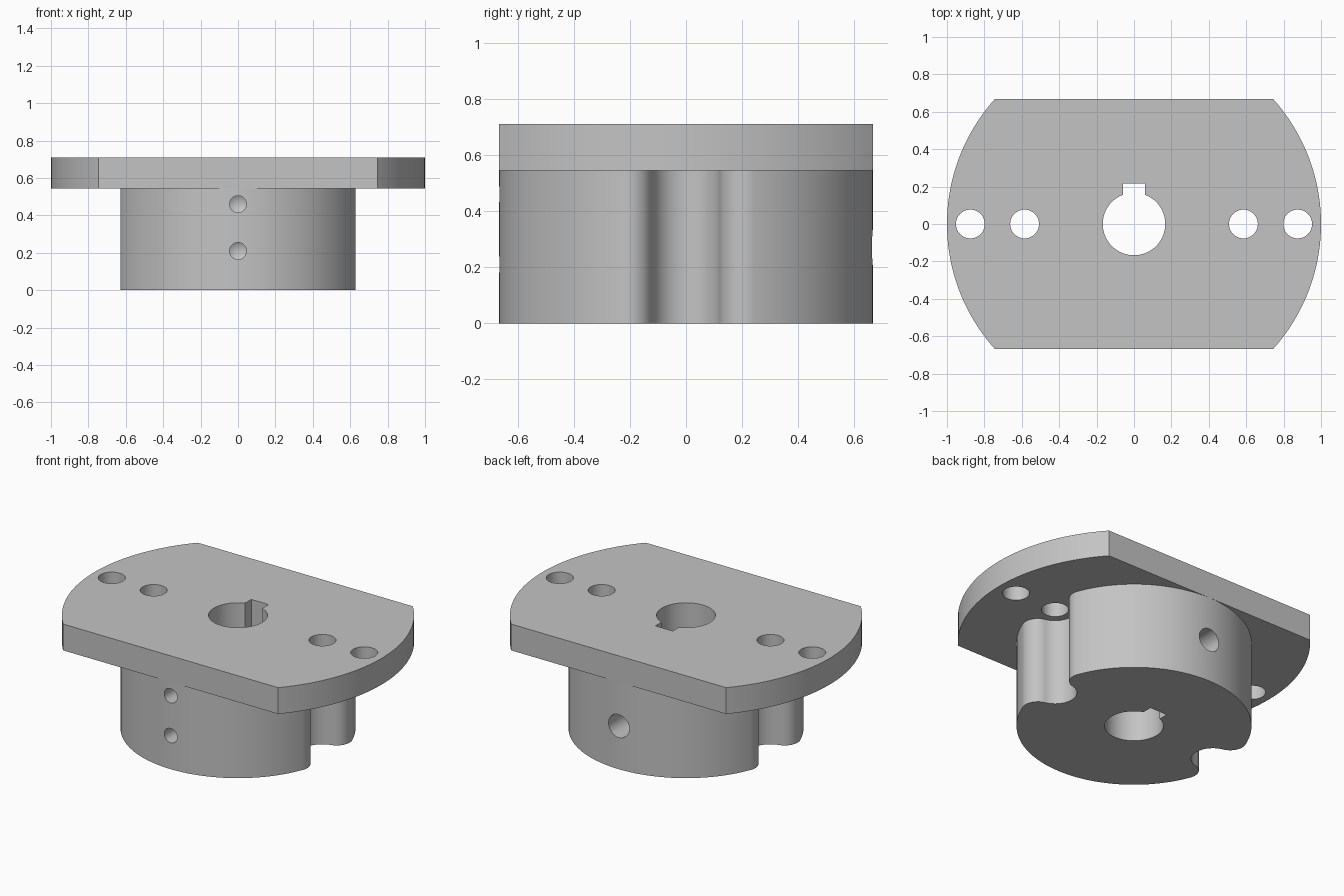
import bpy, bmesh
from math import sin, cos, pi, atan2, sqrt, radians
from mathutils import Matrix

cube = bpy.data.objects.get("Cube")
if cube:
    bpy.data.objects.remove(cube, do_unlink=True)

HUB_TOP, TOP = 0.545, 0.71
HUB_R, PLATE_R = 0.667, 1.0
BORE_R, HOLE_R = 0.167, 0.077
INNER_X, OUTER_X = 0.585, 0.875

steel = bpy.data.materials.new("steel_grey")
steel.use_nodes = True
grey = (0.55, 0.55, 0.55, 1)
steel.diffuse_color = grey
steel.node_tree.nodes["Principled BSDF"].inputs["Base Color"].default_value = grey


def arc(cx, cy, r, a, b, n):
    return [(cx + r * cos(a + (b - a) * i / n), cy + r * sin(a + (b - a) * i / n))
            for i in range(n + 1)]


def make_object(name, bm):
    bmesh.ops.recalc_face_normals(bm, faces=bm.faces)
    mesh = bpy.data.meshes.new(name)
    bm.to_mesh(mesh)
    bm.free()
    obj = bpy.data.objects.new(name, mesh)
    bpy.context.collection.objects.link(obj)
    mesh.materials.append(steel)
    return obj


def prism(name, outline, z0, z1):
    bm = bmesh.new()
    face = bm.faces.new([bm.verts.new((x, y, z0)) for x, y in outline])
    side = bmesh.ops.extrude_face_region(bm, geom=[face])["geom"]
    verts = [v for v in side if isinstance(v, bmesh.types.BMVert)]
    bmesh.ops.translate(bm, verts=verts, vec=(0, 0, z1 - z0))
    return make_object(name, bm)


def drill(name, r, depth, z, side):
    """Pointed drill entering along y; side is -1 for the front, 1 for the back."""
    bm = bmesh.new()
    n, tip = 48, r * 0.6
    for size, end, start, length in ((r, r, 0, depth), (r, 0, depth, tip)):
        # shaft, then conical point
        bmesh.ops.create_cone(bm, segments=n, radius1=size, radius2=end, depth=length,
                              cap_ends=(end == 0), cap_tris=False,
                              matrix=Matrix.Translation((0, 0, start + length / 2)))
    bmesh.ops.remove_doubles(bm, verts=bm.verts, dist=1e-5)
    # drop the inner disc and close the outer end
    disc = [f for f in bm.faces if len(f.verts) == n]
    bmesh.ops.delete(bm, geom=disc, context="FACES_ONLY")
    bmesh.ops.holes_fill(bm, edges=[e for e in bm.edges if e.is_boundary], sides=0)
    bmesh.ops.transform(bm, verts=bm.verts, matrix=Matrix.Translation((0, side * 0.75, z))
                        @ Matrix.Rotation(side * pi / 2, 4, "X"))
    return make_object(name, bm)


def cut(obj, cutters):
    for c in cutters:
        mod = obj.modifiers.new("cut", "BOOLEAN")
        mod.operation, mod.solver, mod.object = "DIFFERENCE", "EXACT", c
    bpy.context.view_layer.update()
    mesh = bpy.data.meshes.new_from_object(
        obj.evaluated_get(bpy.context.evaluated_depsgraph_get()))
    obj.modifiers.clear()
    obj.data = mesh


# Flange plate: disc with two flat sides
half = atan2(HUB_R, sqrt(PLATE_R ** 2 - HUB_R ** 2))
plate = prism("flange_plate", arc(0, 0, PLATE_R, -half, half, 48)
              + arc(0, 0, PLATE_R, pi - half, pi + half, 48), HUB_TOP, TOP)

# Hub: cylinder with a rounded notch on each side
fillet, edge_x = 0.09, 0.628
fx = edge_x - fillet
fy = sqrt((HUB_R - fillet) ** 2 - fx ** 2)
notch = sqrt((fx - INNER_X) ** 2 + fy ** 2) - fillet
t = atan2(fy, fx - INNER_X)
a = atan2(fy, fx)
quarter = (arc(INNER_X, 0, notch, pi, t, 14)[:-1]
           + arc(fx, fy, fillet, t - pi, a, 14)[:-1]
           + arc(0, 0, HUB_R, a, pi / 2, 32))
upper = quarter + [(-x, y) for x, y in reversed(quarter[:-1])]
hub = prism("hub", upper[:-1] + [(-x, -y) for x, y in upper[:-1]], 0, HUB_TOP)

# Bore with keyway, as one outline
key_w, key_top = 0.06, 0.217
k = atan2(sqrt(BORE_R ** 2 - key_w ** 2), key_w)
bore = prism("bore_cutter", arc(0, 0, BORE_R, pi - k, 2 * pi + k, 64)
             + [(key_w, key_top), (-key_w, key_top)], -0.1, 1)

# Bolt holes and radial screw holes
bolts = [prism("bolt_cutter", arc(x, 0, HOLE_R, 0, 2 * pi, 48)[:-1], 0.4, 1)
         for x in (-OUTER_X, -INNER_X, INNER_X, OUTER_X)]
screws = [drill("screw_cutter", 0.045, 0.36, z, -1) for z in (0.21, 0.46)]
screws.append(drill("back_cutter", 0.072, 0.36, 0.27, 1))

cut(plate, [bore] + bolts)
cut(hub, [bore] + screws)
for c in [bore] + bolts + screws:
    bpy.data.objects.remove(c, do_unlink=True)

# Smooth the curved walls and keep the edges crisp
bpy.ops.object.select_all(action="DESELECT")
for obj in (plate, hub):
    obj.select_set(True)
bpy.context.view_layer.objects.active = hub
bpy.ops.object.shade_smooth_by_angle(angle=radians(30))
